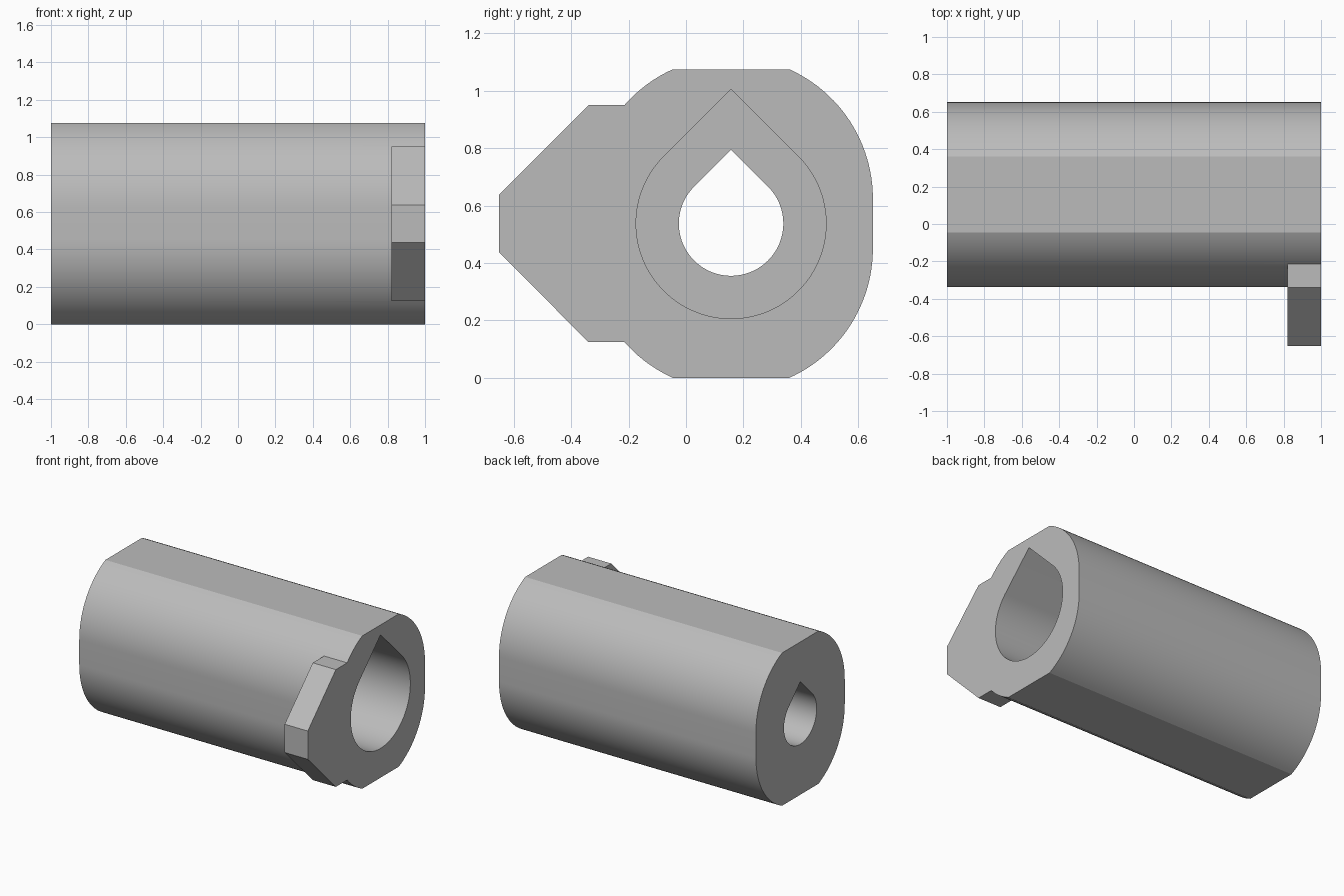
import bpy
import bmesh
from math import sin, cos, radians, asin, sqrt

if "Cube" in bpy.data.objects:
    bpy.data.objects.remove(bpy.data.objects["Cube"], do_unlink=True)

CY, CZ = 0.157, 0.5375      # axis of the sleeve
R, RISE = 0.494, 0.087      # side arc radius, offset of arc centres from the axis

grey = bpy.data.materials.new("plain grey")
grey.use_nodes = True
colour = (0.5, 0.5, 0.5, 1)
grey.diffuse_color = colour
grey.node_tree.nodes["Principled BSDF"].inputs["Base Color"].default_value = colour


def arc(r, start, end, steps, dz=0.0):
    """Points on an arc around the sleeve axis, in the y-z plane."""
    angles = [radians(start + (end - start) * i / steps) for i in range(steps + 1)]
    return [(CY + r * cos(a), CZ + dz + r * sin(a)) for a in angles]


def prism(name, profile, x0, x1):
    """Extrude a y-z profile along x."""
    bm = bmesh.new()
    face = bm.faces.new([bm.verts.new((x0, y, z)) for y, z in profile])
    new = bmesh.ops.extrude_face_region(bm, geom=[face])["geom"]
    moved = [v for v in new if isinstance(v, bmesh.types.BMVert)]
    bmesh.ops.translate(bm, vec=(x1 - x0, 0, 0), verts=moved)
    bmesh.ops.recalc_face_normals(bm, faces=bm.faces)
    mesh = bpy.data.meshes.new(name)
    bm.to_mesh(mesh)
    bm.free()
    mesh.materials.append(grey)
    obj = bpy.data.objects.new(name, mesh)
    bpy.context.collection.objects.link(obj)
    return obj


def teardrop(r):
    """Round hole with a 45 degree pointed roof."""
    return arc(r, 135, 405, 80) + [(CY, CZ + r * sqrt(2))]


def combine(target, tool, operation):
    """Apply a boolean and discard the tool."""
    tool.hide_render = True
    mod = target.modifiers.new(operation.lower(), 'BOOLEAN')
    mod.operation, mod.object, mod.solver = operation, tool, 'EXACT'
    bpy.context.view_layer.objects.active = target
    bpy.ops.object.modifier_apply(modifier=mod.name)
    bpy.data.objects.remove(tool, do_unlink=True)


# Sleeve: rounded sides joined by short flats, cut flat on top and bottom
cut = asin((CZ - RISE) / R) * 180 / 3.14159265
outline = (arc(R, 0, cut, 24, RISE) + arc(R, 180 - cut, 180, 24, RISE)
           + arc(R, 180, 180 + cut, 24, -RISE) + arc(R, -cut, 0, 24, -RISE))
sleeve = prism("sleeve", outline, -1, 1)

# Chamfered locating tab at the open end
upper = [(-0.19, 0.95), (-0.34, 0.95), (-0.652, 0.637)]
lower = [(y, 2 * CZ - z) for y, z in reversed(upper)]
combine(sleeve, prism("tab", upper + lower, 0.82, 1), 'UNION')

# Wide bore from the open end, narrow bore through the closed end
combine(sleeve, prism("wide_bore", teardrop(0.331), -0.55, 1.1), 'DIFFERENCE')
combine(sleeve, prism("narrow_bore", teardrop(0.182), -1.1, -0.4), 'DIFFERENCE')

bpy.ops.object.select_all(action='DESELECT')
sleeve.select_set(True)
bpy.context.view_layer.objects.active = sleeve
bpy.ops.object.shade_smooth_by_angle(angle=radians(15))
